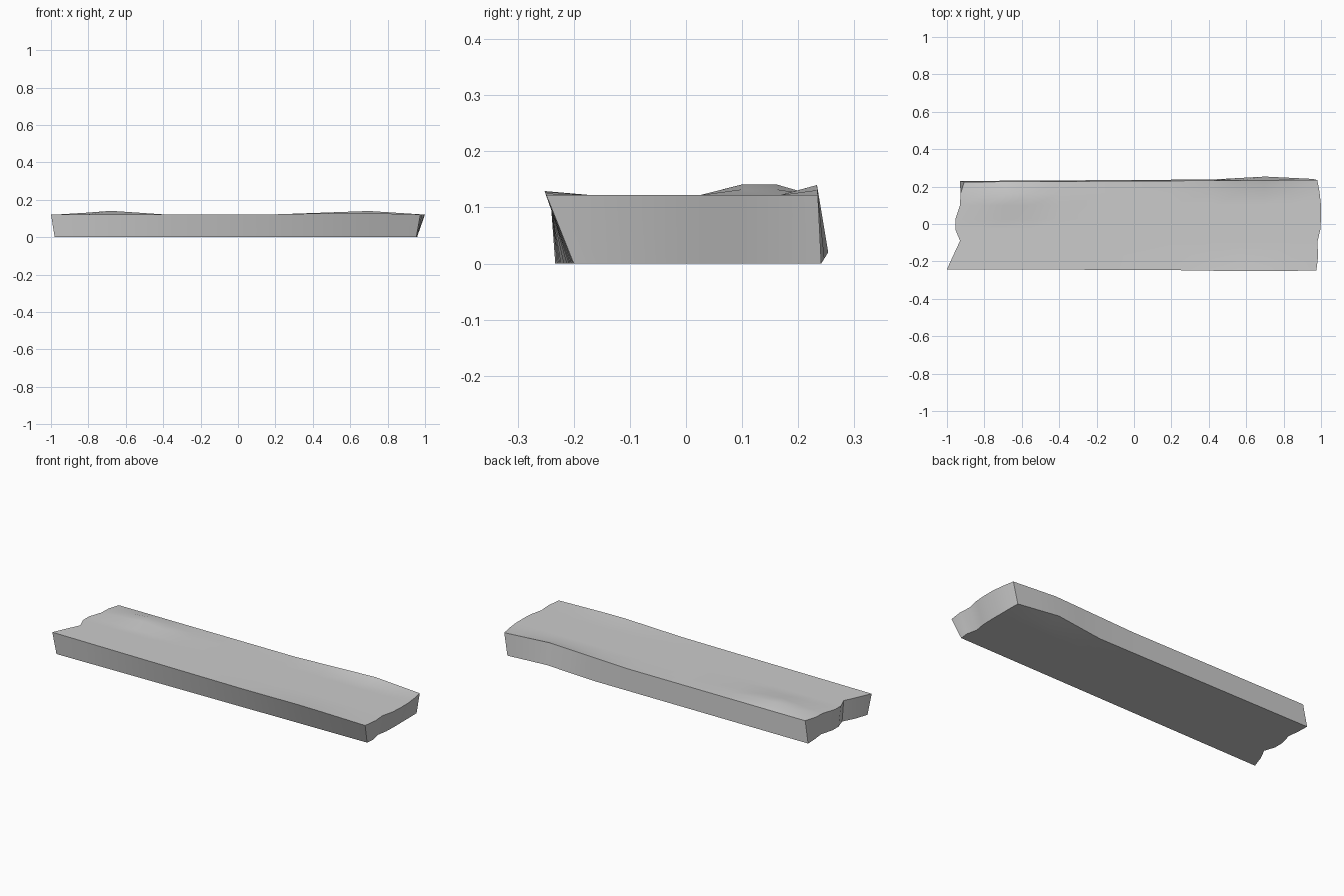
import bpy, bmesh

if "Cube" in bpy.data.objects:
    bpy.data.objects.remove(bpy.data.objects["Cube"])

# broken-end outlines of the upper and lower faces, front to back: (x, y)
TOP_L = [(-1, -.242), (-.965, -.165), (-.93, -.09), (-.955, -.03),
         (-.955, .025), (-.93, .10), (-.928, .16), (-.908, .225)]
TOP_R = [(.975, -.249), (.985, -.17), (.98, -.10), (.996, -.03),
         (1, .03), (1, .10), (.992, .17), (.98, .235)]
BOT_L = [(-.98, -.233), (-.955, -.16), (-.92, -.09), (-.94, -.03),
         (-.94, .025), (-.92, .10), (-.927, .16), (-.93, .23)]
BOT_R = [(.953, -.20), (.958, -.15), (.945, -.09), (.955, -.03),
         (.957, .03), (.957, .10), (.957, .17), (.956, .241)]
STATIONS = [-.8, -.68, -.55, -.4, -.1, .2, .42, .56, .7, .84]


def tent(x, lo, peak, hi):
    """Straight-sided bump, 0 at lo and hi, 1 at peak."""
    return max(0, min((x - lo) / (peak - lo), (hi - x) / (hi - peak)))


def sheet(bm, left, right, shape):
    """Grid of vertices between the two broken ends."""
    grid = []
    for (xl, yl), (xr, yr) in zip(left, right):
        col = len(grid)
        row = []
        for x in [xl] + STATIONS + [xr]:
            t = (x - xl) / (xr - xl)
            row.append(bm.verts.new(shape(col, x, yl + (yr - yl) * t)))
        grid.append(row)
    return grid


def top_shape(col, x, y):
    z = .122
    if col in (5, 6):                                  # worn ridge near left end
        z += .019 * tent(x, -.92, -.68, -.4)
    if col == 7:                                       # warped back edge
        z += .018 * tent(x, .2, .7, .98)
    if col == 0:                                       # lifted front edge
        f = tent(x, .18, .6, .975)
        z += .008 * f
        y -= .005 * f
    return x, y, z


def bottom_shape(col, x, y):
    f = tent(x, .42, .7, .956) if col == 7 else 0
    return x, y + .014 * f, .02 * f


bm = bmesh.new()
top = sheet(bm, TOP_L, TOP_R, top_shape)
bot = sheet(bm, BOT_L, BOT_R, bottom_shape)
n, m = len(top), len(top[0])

# upper and lower faces
for g in (top, bot):
    for i in range(n - 1):
        for j in range(m - 1):
            bm.faces.new((g[i][j], g[i][j + 1], g[i + 1][j + 1], g[i + 1][j]))
# long sides
for i in (0, n - 1):
    for j in range(m - 1):
        bm.faces.new((top[i][j], top[i][j + 1], bot[i][j + 1], bot[i][j]))
# broken ends
for j in (0, m - 1):
    for i in range(n - 1):
        bm.faces.new((top[i][j], top[i + 1][j], bot[i + 1][j], bot[i][j]))
bmesh.ops.recalc_face_normals(bm, faces=bm.faces)

mesh = bpy.data.meshes.new("wooden_plank")
bm.to_mesh(mesh)
bm.free()
plank = bpy.data.objects.new("wooden_plank", mesh)
bpy.context.collection.objects.link(plank)
bpy.context.view_layer.objects.active = plank
plank.select_set(True)
bpy.ops.object.shade_smooth_by_angle(angle=.7)
